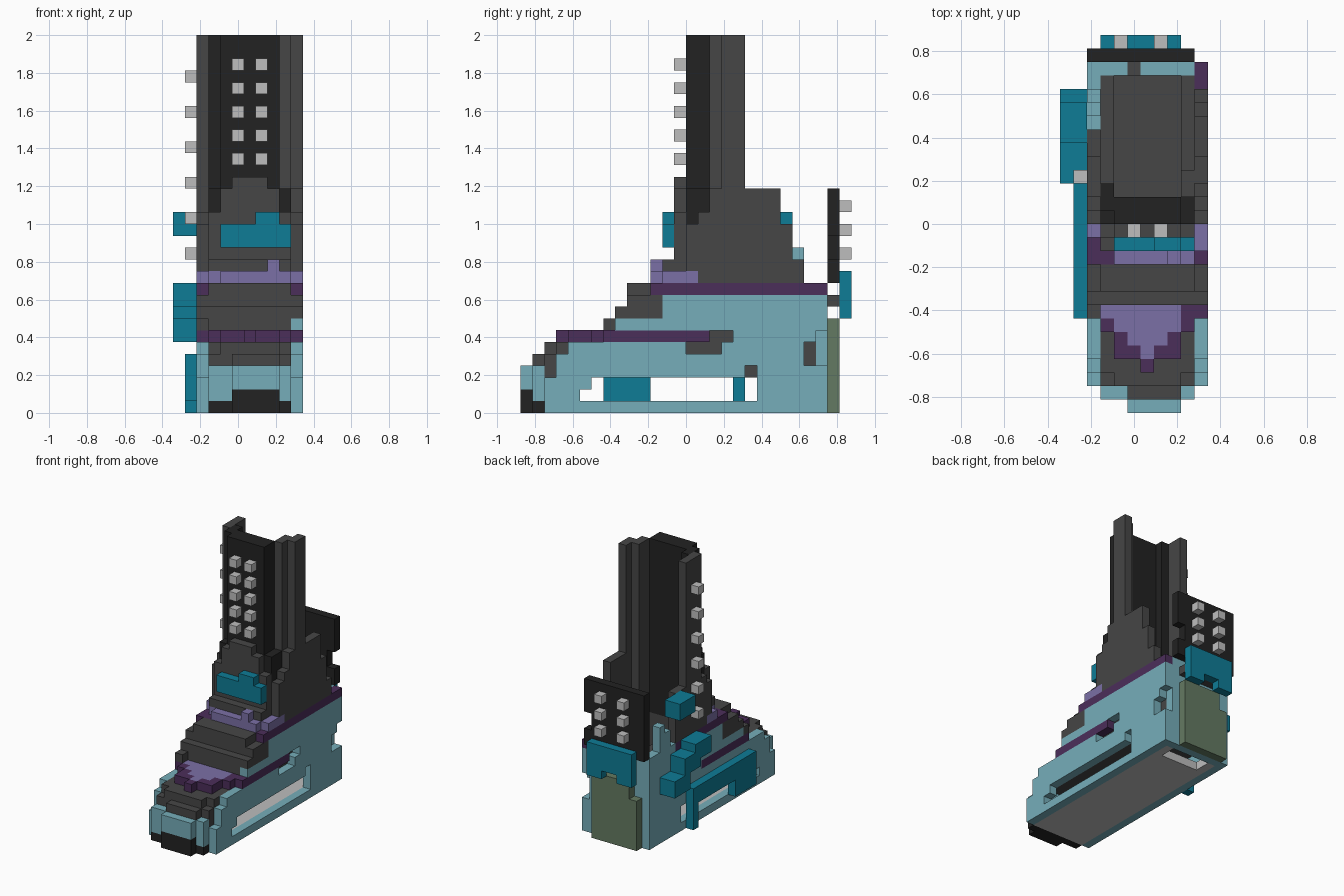
import bpy
import bmesh
from mathutils import Vector

cube = bpy.data.objects.get("Cube")
if cube:
    bpy.data.objects.remove(cube, do_unlink=True)

UNIT = 0.0625
ORIGIN = Vector((-5.5, -14, 0))


def linear(value):
    return value / 12.92 if value <= 0.04045 else ((value + 0.055) / 1.055) ** 2.4


def make_material(name, code):
    rgb = [linear(int(code[n:n + 2], 16) / 255) for n in (0, 2, 4)] + [1.0]
    material = bpy.data.materials.new(name)
    material.use_nodes = True
    material.diffuse_color = rgb
    shader = material.node_tree.nodes["Principled BSDF"]
    shader.inputs["Base Color"].default_value = rgb
    shader.inputs["Roughness"].default_value = 0.9
    return material


pale_blue = make_material("pale blue", "76aeba")
charcoal = make_material("charcoal", "464646")
black = make_material("black", "222222")
teal = make_material("teal", "0e7c96")
plum = make_material("plum", "4b2e5a")
lavender = make_material("lavender", "7b70a6")
light_grey = make_material("light grey", "bebebe")
olive = make_material("olive", "647a62")

cells = {}    # grid cell -> part name
colours = {}  # part name -> material


def span(limits):
    if isinstance(limits, int):
        return (limits,)
    return range(limits[0], limits[-1] + 1)


def add(part, colour, x, y, z):
    """Fill a block of grid cells, first and last cell included."""
    colours[part] = colour
    for i in span(x):
        for j in span(y):
            for k in span(z):
                cells[i, j, k] = part


def carve(x, y, z):
    for i in span(x):
        for j in span(y):
            for k in span(z):
                cells.pop((i, j, k), None)


LEFT, RIGHT = 10, 2
INNER = (3, 9)
MIDDLE = (4, 8)

# Sole plate, insole and the solid forefoot
add("sole_plate", light_grey, x=INNER, y=(2, 24), z=0)
add("insole", charcoal, x=INNER, y=(3, 24), z=(3, 4))
add("forefoot", charcoal, x=INNER, y=(4, 15), z=(5, 5))
add("forefoot", charcoal, x=INNER, y=(8, 15), z=(6, 8))
add("forefoot", charcoal, x=INNER, y=(9, 15), z=(9, 10))
for side in INNER:
    add("lining", charcoal, x=side, y=(16, 24), z=(3, 10))

# Toe bumper and toe cap
add("toe_bumper", black, x=INNER, y=1, z=(0, 1))
add("toe_bumper", black, x=(5, 8), y=0, z=(0, 1))
add("toe_cap", pale_blue, x=INNER, y=(1, 4), z=(1, 3))
add("toe_cap", pale_blue, x=(5, 8), y=0, z=(2, 3))
add("toe_top", charcoal, x=INNER, y=2, z=3)
add("toe_top", charcoal, x=(5, 8), y=1, z=4)
add("toe_top", charcoal, x=INNER, y=(2, 4), z=4)
add("toe_top", charcoal, x=MIDDLE, y=2, z=5)
add("toe_top", charcoal, x=INNER, y=(3, 5), z=5)

# Pointed vamp inlay
add("vamp_border", plum, x=6, y=3, z=6)
add("vamp_border", plum, x=MIDDLE, y=(4, 5), z=6)
add("vamp_border", plum, x=INNER, y=(6, 7), z=6)
add("vamp_inlay", lavender, x=6, y=4, z=6)
add("vamp_inlay", lavender, x=(5, 7), y=5, z=6)
add("vamp_inlay", lavender, x=MIDDLE, y=6, z=6)
add("vamp_inlay", lavender, x=(3, 8), y=7, z=6)

# Side walls with the lower stripe
for side in (LEFT, RIGHT):
    for first, layers in ((2, (0, 2)), (3, (3, 4)), (4, 5), (8, (6, 7)), (12, (8, 9))):
        add("side_wall", pale_blue, x=side, y=(first, 25), z=layers)
    add("lower_stripe", plum, x=side, y=(7, 15), z=6)
    add("forefoot", charcoal, x=side, y=(8, 11), z=8)
    add("forefoot", charcoal, x=side, y=(9, 11), z=9)
add("forefoot", charcoal, x=RIGHT, y=7, z=7)

# Heel wall
add("heel_wall", pale_blue, x=(2, 9), y=25, z=(0, 10))
add("heel_wall", pale_blue, x=LEFT, y=25, z=(0, 9))
add("lining", charcoal, x=5, y=25, z=10)

# Upper stripe and the cuff above it
add("upper_stripe", plum, x=INNER, y=(11, 13), z=10)
add("upper_stripe", plum, x=RIGHT, y=(11, 20), z=10)
add("upper_stripe", plum, x=LEFT, y=(11, 25), z=10)
add("cuff", lavender, x=(4, 9), y=11, z=11)
add("cuff", lavender, x=(3, 10), y=12, z=11)
add("cuff", lavender, x=(2, 10), y=(13, 14), z=11)
add("cuff", lavender, x=8, y=11, z=12)

# Tongue and ankle front
add("tongue", charcoal, x=INNER, y=12, z=12)
add("tongue", charcoal, x=INNER, y=13, z=(12, 16))
add("tongue", charcoal, x=MIDDLE, y=13, z=(17, 18))
add("tongue", charcoal, x=(5, 7), y=13, z=19)
add("tongue_badge", teal, x=(4, 9), y=12, z=(14, 15))
add("tongue_badge", teal, x=(7, 8), y=12, z=16)

# Stepped ankle collars, the inner side one being shorter
for first, last, layers in ((14, 23, (11, 12)), (14, 22, (13, 15)), (15, 21, 16), (16, 21, (17, 18))):
    add("left_collar", charcoal, x=LEFT, y=(first, last), z=layers)
    add("right_collar", charcoal, x=RIGHT, y=(first, 20), z=layers)
add("cuff", lavender, x=(2, 10), y=14, z=11)
carve(x=RIGHT, y=(19, 20), z=(17, 18))
add("right_post", pale_blue, x=RIGHT, y=(21, 25), z=10)
add("right_post", pale_blue, x=RIGHT, y=(22, 23), z=(11, 12))
add("right_post", pale_blue, x=RIGHT, y=23, z=13)

# Tall shaft
add("shaft_front", black, x=MIDDLE, y=(14, 15), z=(11, 31))
add("shaft_front", black, x=3, y=(15, 16), z=(11, 31))
add("shaft_front", black, x=9, y=(14, 15), z=(11, 18))
add("shaft_front", black, x=3, y=14, z=(11, 18))
add("shaft_sides", charcoal, x=9, y=(16, 17), z=(11, 31))
add("shaft_sides", charcoal, x=LEFT, y=(17, 18), z=(11, 31))
add("shaft_sides", charcoal, x=RIGHT, y=(16, 18), z=(11, 31))
for row in range(5):
    for column in (5, 7):
        add("front_studs", light_grey, x=column, y=13, z=29 - 2 * row)
for row in range(6):
    add("side_studs", light_grey, x=1, y=17, z=28 - 3 * row)
# The lowest studs sit slightly off the even spacing
carve(x=1, y=17, z=(13, 16))
for level in (13, 16):
    add("side_studs", light_grey, x=1, y=17, z=level)

# Through slots and recesses in the walls
carve(x=(2, 10), y=(6, 19), z=(1, 2))
carve(x=(2, 10), y=5, z=1)
carve(x=LEFT, y=(14, 16), z=5)
carve(x=LEFT, y=(16, 17), z=6)
carve(x=LEFT, y=19, z=3)
carve(x=LEFT, y=24, z=(4, 5))
carve(x=LEFT, y=25, z=(4, 6))
carve(x=MIDDLE, y=(23, 24), z=0)

# Heel pad, heel tab and its studs
add("heel_pad", olive, x=(3, 8), y=26, z=(0, 5))
add("heel_pad", olive, x=MIDDLE, y=26, z=(6, 7))
add("heel_strap", charcoal, x=MIDDLE, y=26, z=9)
add("heel_tab", black, x=(2, 9), y=26, z=(11, 18))
carve(x=9, y=26, z=(13, 14))
add("heel_badge", teal, x=(3, 8), y=27, z=(8, 11))
carve(x=(5, 6), y=27, z=8)
for column in (4, 7):
    for level in (13, 15, 17):
        add("heel_studs", light_grey, x=column, y=27, z=level)

# Raised trim on the right side
add("lower_trim", teal, x=1, y=(7, 18), z=(3, 4))
add("lower_trim", teal, x=1, y=(7, 10), z=(1, 2))
add("lower_trim", teal, x=1, y=18, z=(0, 2))
for first, last, layers in ((17, 19, (9, 10)), (19, 21, (8, 9)), (21, 23, (6, 7))):
    add("middle_trim", teal, x=(0, 1), y=(first, last), z=layers)
add("upper_trim", teal, x=(0, 1), y=(20, 22), z=(15, 16))


# Turn each part's cells into a mesh of its exposed faces
def build(part, colour):
    bm = bmesh.new()
    corners = {}
    for cell in (c for c, owner in cells.items() if owner == part):
        centre = Vector(cell) + Vector((0.5, 0.5, 0.5))
        for axis in range(3):
            for sign in (-1, 1):
                normal = Vector([sign if a == axis else 0 for a in range(3)])
                if tuple(int(a + b) for a, b in zip(cell, normal)) in cells:
                    continue
                u = Vector([a == (axis + 1) % 3 for a in range(3)])
                v = normal.cross(u)
                loop = []
                for su, sv in ((-1, -1), (1, -1), (1, 1), (-1, 1)):
                    point = centre + (normal + u * su + v * sv) / 2
                    key = tuple(round(p) for p in point)
                    if key not in corners:
                        corners[key] = bm.verts.new((Vector(key) + ORIGIN) * UNIT)
                    loop.append(corners[key])
                bm.faces.new(loop)
    bmesh.ops.dissolve_limit(bm, angle_limit=0.01, verts=bm.verts, edges=bm.edges)
    mesh = bpy.data.meshes.new(part)
    bm.to_mesh(mesh)
    bm.free()
    mesh.materials.append(colour)
    bpy.context.collection.objects.link(bpy.data.objects.new(part, mesh))


for part, colour in colours.items():
    build(part, colour)
